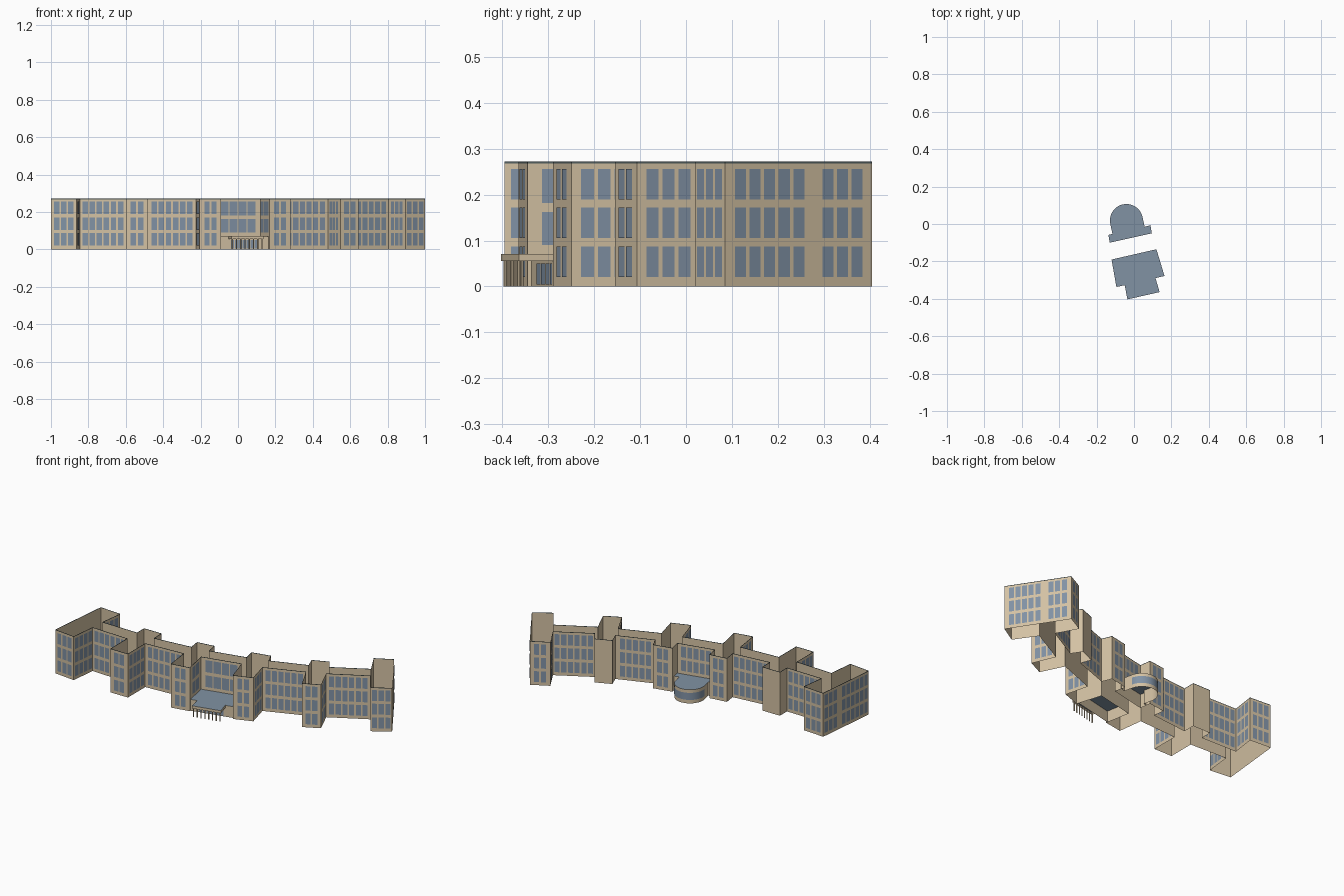
import bpy
import bmesh
import math
from mathutils import Vector

default = bpy.data.objects.get("Cube")
if default:
    bpy.data.objects.remove(default, do_unlink=True)


def make_material(name, colour):
    mat = bpy.data.materials.new(name)
    mat.use_nodes = True
    mat.diffuse_color = (*colour, 1)
    mat.node_tree.nodes["Principled BSDF"].inputs["Base Color"].default_value = (*colour, 1)
    return mat


STONE = make_material("tan stone", (0.66, 0.54, 0.37))
GLASS = make_material("blue glass", (0.22, 0.29, 0.38))
ROOF = make_material("slate blue roof", (0.22, 0.29, 0.37))
COPING = make_material("dark coping", (0.09, 0.12, 0.12))


def finish(name, bm, mat):
    mesh = bpy.data.meshes.new(name)
    bm.to_mesh(mesh)
    bm.free()
    mesh.materials.append(mat)
    obj = bpy.data.objects.new(name, mesh)
    bpy.context.collection.objects.link(obj)
    return obj


def add_quad(bm, a, b, low, high):
    """Upright quad over the plan line a-b, facing left of the direction a to b."""
    corners = [(b, low), (a, low), (a, high), (b, high)]
    bm.faces.new([bm.verts.new((p.x, p.y, z)) for p, z in corners])


def wall_run(name, points, low, high, mat, closed=False):
    bm = bmesh.new()
    ends = points[1:] + points[:1] if closed else points[1:]
    for a, b in zip(points, ends):
        add_quad(bm, a, b, low, high)
    bmesh.ops.remove_doubles(bm, verts=bm.verts, dist=0.0001)
    return finish(name, bm, mat)


def flat_roof(name, points, height):
    bm = bmesh.new()
    face = bm.faces.new([bm.verts.new((p.x, p.y, height)) for p in points])
    if face.normal.z < 0:
        face.normal_flip()
    bmesh.ops.triangulate(bm, faces=bm.faces)
    bmesh.ops.recalc_face_normals(bm, faces=bm.faces)
    face_up = sum(f.normal.z for f in bm.faces)
    if face_up < 0:
        bmesh.ops.reverse_faces(bm, faces=bm.faces)
    return finish(name, bm, mat=ROOF)


def plan(pairs):
    return [Vector(p) for p in pairs]


# Building outline, clockwise: rear side first, then the front side
rear = plan([
    (-.96, .025), (-.82, .015), (-.84, -.13), (-.6, -.135), (-.6, -.065),
    (-.48, -.065), (-.48, -.14), (-.24, -.115), (-.25, -.045), (-.14, -.03),
    (-.13, -.1), (.095, -.05), (.08, .02), (.195, .045), (.22, -.015),
    (.44, .065), (.415, .13), (.51, .17), (.55, .11), (.757, .225),
    (.687, .35), (.79, .405)])
front = plan([
    (1, .085), (.895, .02), (.805, .15), (.585, .03), (.645, -.107),
    (.548, -.155), (.48, -.016), (.243, -.107), (.28, -.25), (.168, -.29),
    (.12, -.135), (-.12, -.19), (-.09, -.345), (-.205, -.365), (-.225, -.21),
    (-.48, -.225), (-.48, -.395), (-.6, -.395), (-.6, -.23), (-.845, -.22),
    (-.863, -.38), (-1, -.365)])
outline = rear + front
HEIGHT = 0.272
wall_run("outer_walls", outline, 0, HEIGHT - .004, STONE, closed=True)
wall_run("wall_coping", outline, HEIGHT - .004, HEIGHT, COPING, closed=True)

# Windows: thin plates on three floors
ROWS = [(.02, .087), (.105, .172), (.189, .256)]
COURT_ROWS = [(.09, .162), (.182, .256)]
PITCH = 0.038
PANE = 0.029
windows = bmesh.new()


def add_windows(a, b, rows, pitch=PITCH, pane=PANE, skip=()):
    along = (b - a).normalized()
    out = Vector((-along.y, along.x)) * .0015
    length = (b - a).length
    count = int((length - .008) / pitch)
    start = (length - count * pitch) / 2
    for i in range(count):
        if i in skip:
            continue
        mid = a + along * (start + (i + .5) * pitch) + out
        half = along * pane / 2
        for low, high in rows:
            add_quad(windows, mid - half, mid + half, low, high)


rear_entry = rear.index(Vector((-.13, -.1)))
courtyard = len(rear) + front.index(Vector((.168, -.29)))
blank_walls = [rear.index(Vector((-.6, -.065))), rear.index(Vector((.415, .13)))]
for i, a in enumerate(outline):
    b = outline[(i + 1) % len(outline)]
    length = (b - a).length
    if i in blank_walls or length < .09:
        continue
    if courtyard <= i < courtyard + 3:
        add_windows(a, b, COURT_ROWS, .05, .044)
    elif i == rear_entry:
        add_windows(a, b, ROWS[1:])
    elif length > .36:
        # End walls have a stair bay without windows
        add_windows(a, b, ROWS, skip=[3] if a.x > 0 else [6])
    else:
        add_windows(a, b, ROWS)
finish("windows", windows, GLASS)

# Front entrance hall and canopy
PORCH = .07
hall_left, hall_right = plan([(-.094, -.337), (.163, -.278)])
canopy = plan([(.115, -.289), (.137, -.364), (-.035, -.403), (-.05, -.327)])
flat_roof("entrance_roof",
          plan([(-.12, -.19), (.12, -.135)]) + [hall_right] + canopy + [hall_left], PORCH)
wall_run("entrance_hall_wall", [hall_right, hall_left], 0, PORCH, STONE)
wall_run("canopy_fascia", canopy, PORCH - .015, PORCH + .001, STONE)

doors = bmesh.new()
across = hall_left - hall_right
outward = Vector((-across.y, across.x)).normalized() * .0015
for i in range(7):
    a = hall_right + across * (.22 + i * .083) + outward
    add_quad(doors, a, a + across * .068, .004, .05)
finish("entrance_doors", doors, GLASS)

# Columns along the canopy edge
columns = bmesh.new()
corner_right, corner_left = canopy[1], canopy[2]
inward = (canopy[0] - corner_right) * .1
for i in range(8):
    spot = corner_right.lerp(corner_left, .04 + .92 * i / 7) + inward
    made = bmesh.ops.create_cone(columns, cap_ends=True, segments=8, radius1=.0035,
                                 radius2=.0035, depth=PORCH - .012)
    bmesh.ops.translate(columns, verts=made["verts"],
                        vec=(spot.x, spot.y, (PORCH - .012) / 2))
finish("canopy_columns", columns, STONE)

# Rounded rear hall
BOW = .085
left, right = plan([(-.115, -.053), (.057, -.015)])
side = (right - left) / 2
normal = Vector((-side.y, side.x)).normalized()
centre = (left + right) / 2 + normal * .054
radius = side.length
arc = [centre - side.normalized() * radius * math.cos(math.pi * i / 24)
       + normal * radius * math.sin(math.pi * i / 24) for i in range(25)]
bow = (plan([(-.13, -.1), (-.137, -.058)]) + [left] + arc + [right]
       + plan([(.088, -.006), (.095, -.05)]))
flat_roof("rear_hall_roof", bow, BOW)
curved_wall = wall_run("rear_hall_wall", bow, 0, BOW, STONE)
glazing = [centre + (p - centre) * (1 + .0015 / radius) for p in arc]
curved_glass = wall_run("rear_hall_glazing", glazing, .022, .066, GLASS)

# Smooth the curve while keeping the corners sharp
for obj in (curved_wall, curved_glass):
    bpy.ops.object.select_all(action="DESELECT")
    obj.select_set(True)
    bpy.context.view_layer.objects.active = obj
    bpy.ops.object.shade_smooth_by_angle(angle=math.radians(30))
